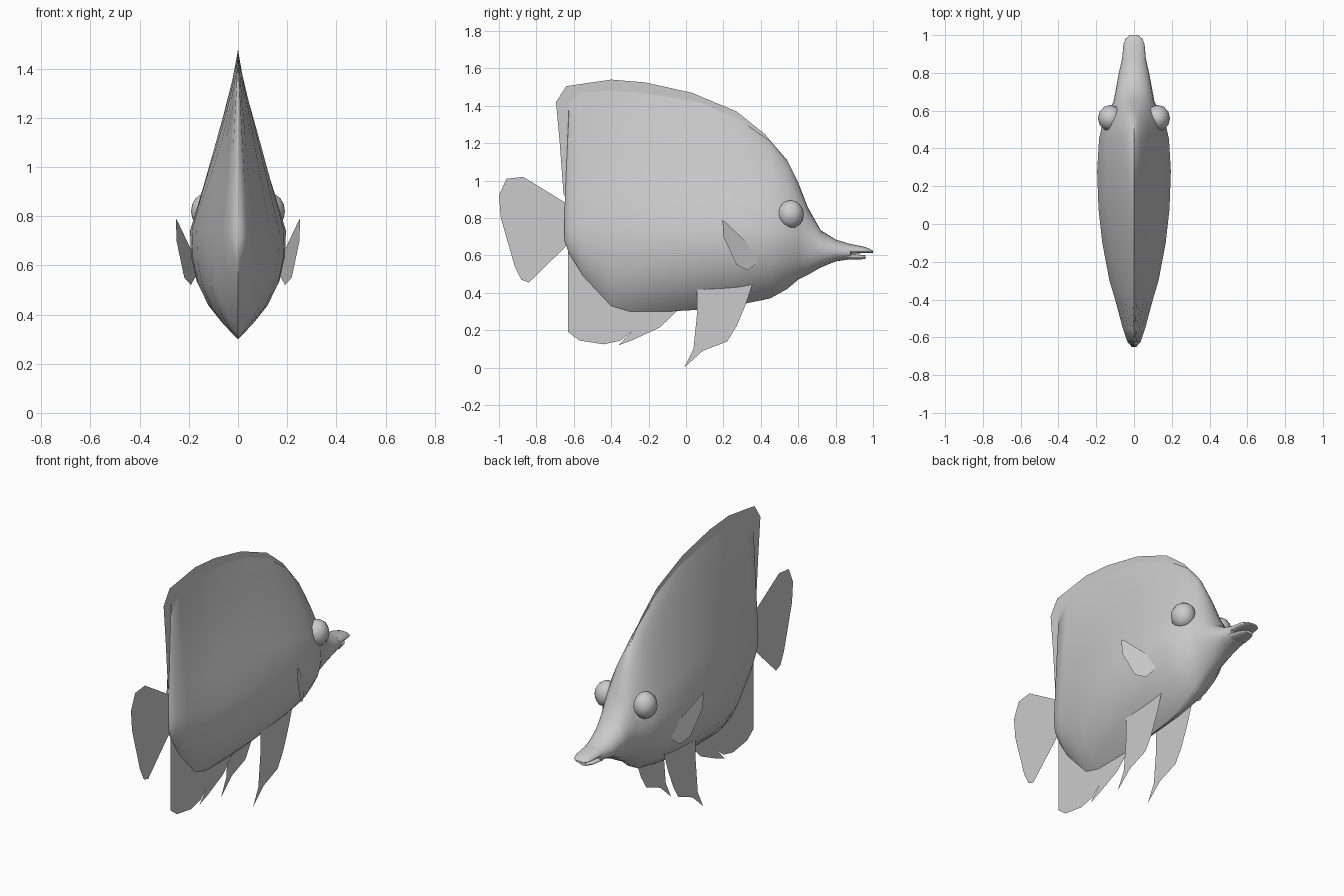
import bpy
import math

if "Cube" in bpy.data.objects:
    bpy.data.objects.remove(bpy.data.objects["Cube"])

GREY = (0.6, 0.6, 0.6, 1)
grey = bpy.data.materials.new("plain grey")
grey.use_nodes = True
grey.diffuse_color = GREY
grey.node_tree.nodes["Principled BSDF"].inputs["Base Color"].default_value = GREY


def make(name, verts, faces, smooth=None):
    mesh = bpy.data.meshes.new(name)
    mesh.from_pydata(verts, [], faces)
    mesh.materials.append(grey)
    obj = bpy.data.objects.new(name, mesh)
    bpy.context.collection.objects.link(obj)
    if smooth:
        bpy.ops.object.select_all(action='DESELECT')
        obj.select_set(True)
        bpy.context.view_layer.objects.active = obj
        bpy.ops.object.mode_set(mode='EDIT')
        bpy.ops.mesh.select_all(action='SELECT')
        bpy.ops.mesh.normals_make_consistent(inside=False)
        bpy.ops.object.mode_set(mode='OBJECT')
        bpy.ops.object.shade_smooth_by_angle(angle=math.radians(smooth))
    return obj


def section(y, top, bottom, width, mid, roundness, steps=6):
    """Closed ring: wedge-like where roundness is 0, elliptical where it is 1."""
    half = []
    for i in range(-steps, steps + 1):
        a = i / steps * math.pi / 2
        t = abs(math.sin(a))
        wedge = 1 - t if i > 0 else 1 - t ** 2.9
        w = width * (wedge * (1 - roundness) + math.cos(a) * roundness)
        half.append((w, y, mid + t * ((top if i > 0 else bottom) - mid)))
    return half + [(-x, y, z) for x, y, z in half[-2:0:-1]]


def loft(name, stations, smooth=50):
    rings = [section(*s) for s in stations]
    n = len(rings[0])
    faces = [(k * n + i, k * n + (i + 1) % n, (k + 1) * n + (i + 1) % n, (k + 1) * n + i)
             for k in range(len(rings) - 1) for i in range(n)]
    faces += [tuple(range(n)), tuple(range((len(rings) - 1) * n, len(rings) * n))]
    return make(name, [v for r in rings for v in r], faces, smooth)


def fin(name, outline, x=lambda y: 0):
    """Single flat sheet from a (y, z) outline."""
    return make(name, [(x(y), y, z) for y, z in outline], [tuple(range(len(outline)))])


# Body: y, top, bottom, half width, height of widest point, roundness
loft("body", [
    (-.65, .82, .68, .012, .75, .5),
    (-.625, 1.42, .61, .035, .75, .1),
    (-.55, 1.475, .49, .06, .75, 0),
    (-.4, 1.48, .33, .1, .74, 0),
    (-.3, 1.475, .3, .13, .74, 0),
    (-.1, 1.45, .3, .168, .74, 0),
    (.08, 1.415, .31, .188, .74, .03),
    (.28, 1.33, .335, .195, .74, .1),
    (.45, 1.21, .37, .185, .74, .2),
    (.54, 1.11, .42, .165, .73, .35),
    (.6, .99, .47, .132, .71, .6),
    (.65, .86, .495, .108, .68, .9),
    (.72, .735, .535, .095, .64, 1),
    (.8, .685, .568, .08, .62, 1),
    (.88, .66, .58, .062, .615, 1)])

# Jaws with the narrow mouth slit between them
loft("upper_jaw", [(.86, .665, .61, .064, .625, 1), (.95, .647, .612, .056, .625, 1),
                   (.98, .637, .613, .045, .62, 1), (1, .624, .614, .022, .618, 1)])
loft("lower_jaw", [(.86, .612, .577, .06, .595, 1), (.93, .604, .578, .045, .592, 1),
                   (.96, .6, .582, .025, .591, 1)])

# Bulging eyes
for side, label in ((1, "left"), (-1, "right")):
    bpy.ops.mesh.primitive_uv_sphere_add(segments=12, ring_count=8, radius=1,
                                         location=(side * .125, .56, .82))
    eye = bpy.context.object
    eye.name = label + "_eye"
    eye.scale = (.066, .07, .075)
    eye.data.materials.append(grey)
    bpy.ops.object.shade_smooth_by_angle(angle=math.radians(60))

# Fins on the centre line
fin("dorsal_fin", [(-.63, .88), (-.655, .93), (-.675, 1.2), (-.695, 1.42), (-.64, 1.505),
                   (-.4, 1.54), (-.22, 1.525), (.03, 1.47), (.27, 1.37), (.42, 1.25),
                   (.54, 1.11), (.4, 1.1), (.1, 1.3), (-.5, 1.35), (-.55, .9)])
fin("tail_fin", [(-.61, .86), (-.87, 1.02), (-.96, 1.01), (-1, .92), (-.99, .8),
                 (-.915, .54), (-.88, .47), (-.84, .455), (-.63, .66)])
fin("anal_fin", [(-.63, .62), (-.63, .19), (-.57, .145), (-.44, .125), (-.35, .145),
                 (-.29, .195), (-.36, .12), (-.28, .15), (-.14, .215), (-.03, .32),
                 (-.3, .4), (-.5, .55)])

# Paired fins
for side, label in ((1, "left"), (-1, "right")):
    fin(label + "_pelvic_fin", [(.06, .42), (.06, .3), (.04, .1), (-.01, 0), (.09, .09),
                                (.22, .14), (.27, .22), (.32, .34), (.37, .49), (.29, .5)],
        lambda y: side * .105)
    fin(label + "_pectoral_fin", [(.195, .79), (.22, .77), (.34, .655), (.37, .6), (.38, .56),
                                  (.33, .52), (.27, .55), (.2, .7)],
        lambda y: side * (.25 - (y - .2) * .45))
